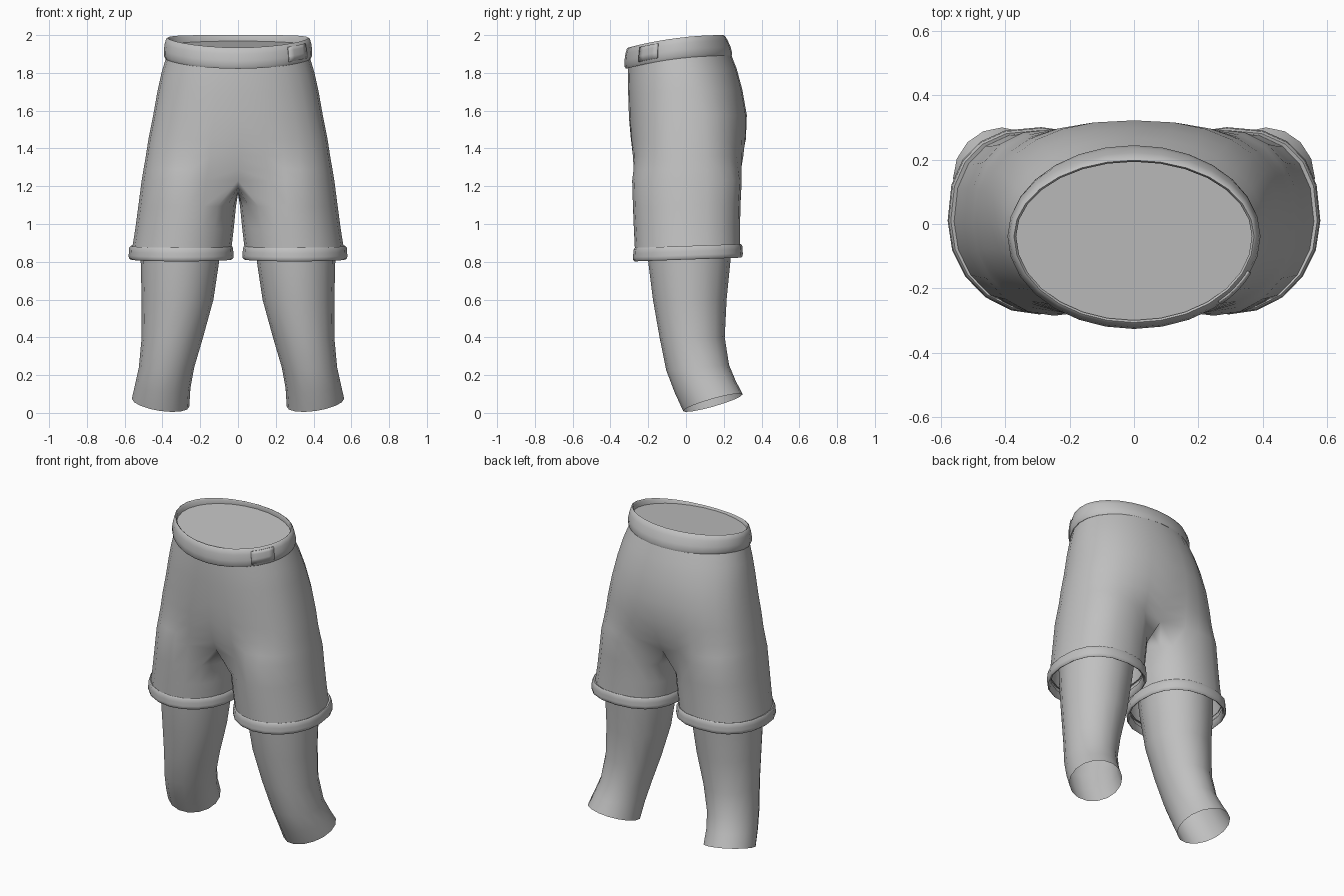
import bpy, math

if "Cube" in bpy.data.objects:
    bpy.data.objects.remove(bpy.data.objects["Cube"])

grey = bpy.data.materials.new("plain grey")
grey.diffuse_color = (0.53, 0.53, 0.53, 1)
grey.use_nodes = True
grey.node_tree.nodes["Principled BSDF"].inputs["Base Color"].default_value = grey.diffuse_color


def make(name, verts, faces, mirror=False, angle=45):
    me = bpy.data.meshes.new(name)
    me.from_pydata(verts, [], faces)
    me.materials.append(grey)
    ob = bpy.data.objects.new(name, me)
    bpy.context.collection.objects.link(ob)
    bpy.ops.object.select_all(action='DESELECT')
    bpy.context.view_layer.objects.active = ob
    ob.select_set(True)
    bpy.ops.object.mode_set(mode='EDIT')
    bpy.ops.mesh.select_all(action='SELECT')
    bpy.ops.mesh.normals_make_consistent(inside=False)
    bpy.ops.object.mode_set(mode='OBJECT')
    if mirror:
        m = ob.modifiers.new("mirror", 'MIRROR')
        m.merge_threshold = 0.0005
    bpy.ops.object.shade_smooth_by_angle(angle=math.radians(angle))
    return ob


def bridge(a, b, n, closed=True):
    """Quads between two runs of n vertices starting at a and b."""
    return [(a + i, a + (i + 1) % n, b + (i + 1) % n, b + i)
            for i in range(n if closed else n - 1)]


def loft(rings):
    n = len(rings[0])
    faces = []
    for k in range(len(rings) - 1):
        faces += bridge(k * n, (k + 1) * n, n)
    return [v for r in rings for v in r], faces


def spow(v, p):
    return math.copysign(abs(v) ** p, v)


def oval(angles, xi, xo, yf, yb, z, tilt=0.0, xtilt=0.0, pb=1.0, pf=1.0):
    """Tilted oval between the given limits; pb, pf < 1 square off back, front."""
    cx, cy = (xi + xo) / 2, (yf + yb) / 2
    out = []
    for t in angles:
        p = pb if math.sin(t) > 0 else pf
        x = cx + (xo - xi) / 2 * spow(math.cos(t), p)
        y = cy + (yb - yf) / 2 * spow(math.sin(t), p)
        out.append((x, y, z + tilt * (y - cy) + xtilt * (x - cx)))
    return out


# Shorts: half hip rings, a crotch arch, then closed trouser-leg rings, mirrored
N, M = 15, 5
half = [math.radians(-90 + 180 * i / (N - 1)) for i in range(N)]
leg_t = [math.radians(-128 + 256 * i / (N - 1)) for i in range(N)]
leg_t += [math.radians(128 + 104 * (i + 1) / (M + 1)) for i in range(M)]

# z, half width, front y, back y, tilt, squareness, blend towards leg shape
hips = [(1.90, .375, -.305, .225, .12, 1.0, 0),
        (1.80, .405, -.308, .268, .08, .95, 0),
        (1.70, .427, -.306, .298, .04, .9, 0),
        (1.57, .450, -.302, .322, .02, .85, 0),
        (1.45, .474, -.295, .320, 0, .82, .05),
        (1.36, .488, -.290, .312, 0, .82, .25),
        (1.29, .500, -.287, .303, 0, .82, .6),
        (1.23, .510, -.285, .295, 0, .82, 1)]
verts, faces = [], []
for z, a, yf, yb, tilt, sq, w in hips:
    hip = oval(half, -a, a, yf, yb, z, tilt, 0, sq, sq)
    leg = oval(leg_t[:N], 0, a, yf, yb, z, 0, 0, .85)
    for i in range(N):
        x, y, zz = (h + (g - h) * w for h, g in zip(hip[i], leg[i]))
        verts.append((0 if i in (0, N - 1) else x, y, zz))
for k in range(len(hips) - 1):
    faces += bridge(k * N, (k + 1) * N, N, False)
start = (len(hips) - 1) * N
y0, y1 = verts[start][1], verts[start + N - 1][1]
for i in range(M):
    f = (i + 1) / (M + 1)
    verts.append((0, y1 + (y0 - y1) * f, 1.23 - .07 * math.sin(math.pi * f)))
n = N + M
legs = [(1.10, .010, .527, -.281, .289), (.98, .022, .543, -.276, .286),
        (.86, .036, .562, -.270, .286)]
for z, xi, xo, yf, yb in legs:
    verts += oval(leg_t, xi, xo, yf, yb, z, .03, 0, .85)
for k in range(len(legs)):
    faces += bridge(start + k * n, start + (k + 1) * n, n)
make("shorts", verts, faces, True, 70)

# Rolled hems: rounded cross-section swept round each leg opening
prof = [(.878, -.012), (.884, .003), (.874, .010), (.855, .011),
        (.835, .013), (.820, .012), (.812, .004), (.818, -.006), (.85, -.012)]
rings = [oval(leg_t, .036 - d, .566 + d, -.268 - d, .288 + d, z, .035, 0, .83)
         for z, d in prof]
make("hem", *loft(rings), True, 70)

# Lower legs: curved tapering tubes with slanted, open ends
full = [2 * math.pi * i / 16 for i in range(16)]
shins = [(1.05, .07, .515, -.22, .255, 0, 0), (.80, .100, .515, -.200, .235, 0, 0),
         (.60, .130, .510, -.175, .215, 0, 0), (.40, .185, .510, -.140, .205, 0, 0),
         (.24, .232, .525, -.105, .228, .08, 0), (.14, .252, .545, -.060, .262, .2, .07),
         (.054, .258, .562, -.015, .300, .28, .14)]
make("lower_leg", *loft([oval(full, xi, xo, yf, yb, z, t, xt)
                         for z, xi, xo, yf, yb, t, xt in shins]), True, 60)


# Waistband: higher at the back, dipping at the front, back leaning inwards
def band(t, d, drop):
    x = (.388 + d) * math.cos(t)
    y = -.038 + (.283 + d) * math.sin(t)
    top = 2.0 - .07 * max(0, (.235 - y) / .555) ** 2.2
    y -= .032 * max(0, math.sin(t)) * (1 - drop / .11)
    return x, y, top - drop


waist_t = [2 * math.pi * i / 28 for i in range(28)]
prof = [(-.022, .06), (-.022, .008), (-.015, 0), (-.008, .004), (0, .03),
        (.005, .065), (.004, .095), (-.003, .109), (-.022, .105)]
make("waistband", *loft([[band(t, d, h) for t in waist_t] for d, h in prof]), angle=70)

# Flat waist closing the inside of the band
make("waist_cap", oval(waist_t, -.368, .368, -.303, .208, 1.945, .095),
     [tuple(range(28))])

# Small label on the waistband
cols = [math.radians(-47 + 24 * i / 4) for i in range(5)]
rows = [(.000, .012), (.004, .03), (.008, .06), (.008, .09)]
v = [band(t, d, h) for d, h in rows for t in cols]
f = []
for k in range(len(rows) - 1):
    f += bridge(k * 5, (k + 1) * 5, 5, False)
label = make("label", v, f)
thick = label.modifiers.new("thickness", 'SOLIDIFY')
thick.thickness = .006
